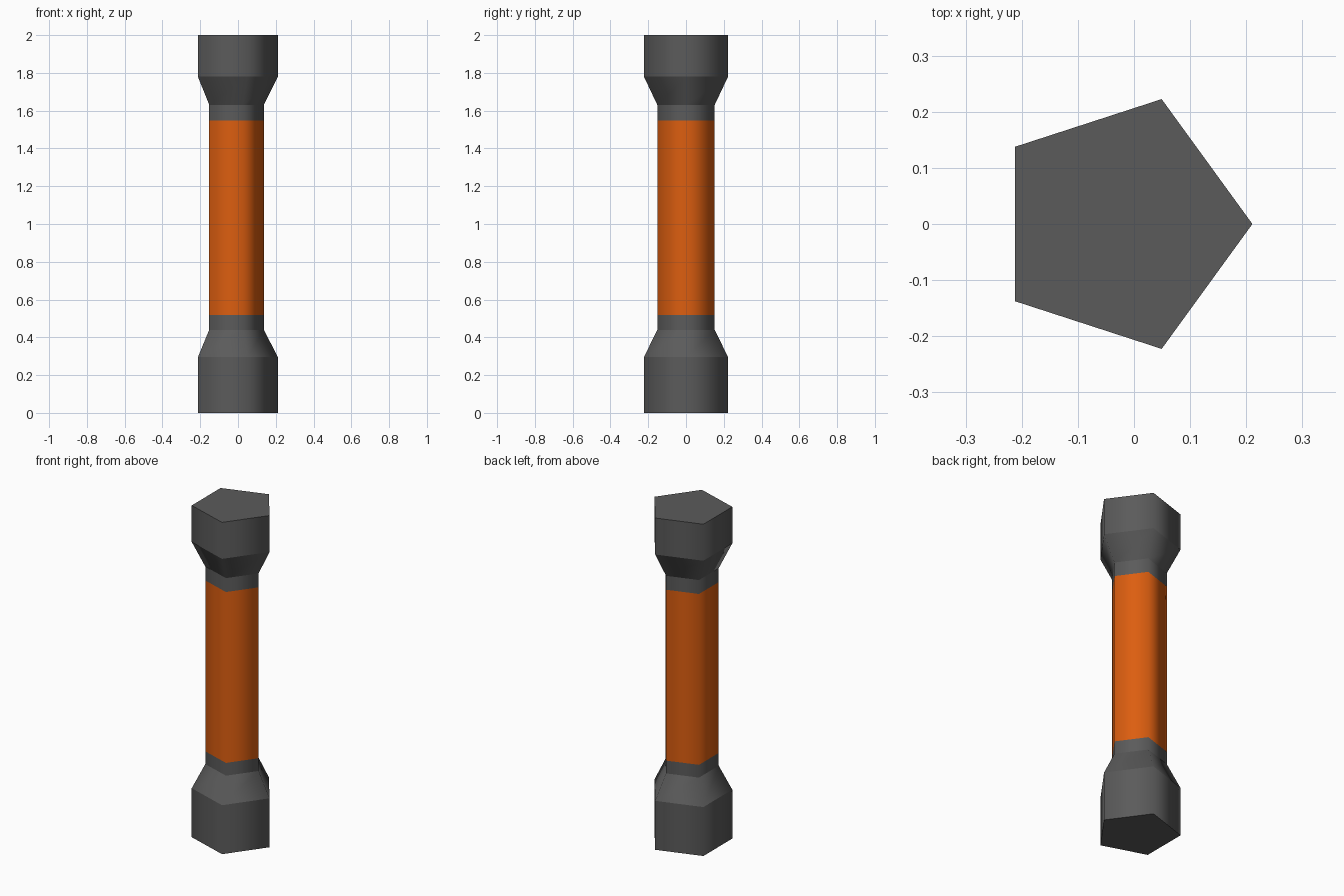
import bpy
import bmesh
from math import cos, sin, tau

if "Cube" in bpy.data.objects:
    bpy.data.objects.remove(bpy.data.objects["Cube"])

SIDES = 5
CENTRE_X = -0.023
WIDE, SLIM = 0.234, 0.16


def material(name, colour):
    mat = bpy.data.materials.new(name)
    mat.use_nodes = True
    mat.diffuse_color = colour
    mat.node_tree.nodes["Principled BSDF"].inputs["Base Color"].default_value = colour
    return mat


def pentagon_loft(name, profile, mat, cap_bottom=False, cap_top=False):
    """Loft pentagons through (radius, height) pairs, smooth around and sharp at each ring."""
    bm = bmesh.new()
    rings = []
    for radius, z in profile:
        rings.append([bm.verts.new((radius * cos(tau * i / SIDES),
                                    radius * sin(tau * i / SIDES), z))
                      for i in range(SIDES)])
    for low, high in zip(rings, rings[1:]):
        for i in range(SIDES):
            j = (i + 1) % SIDES
            bm.faces.new((low[i], low[j], high[j], high[i])).smooth = True
    if cap_bottom:
        bm.faces.new(rings[0][::-1])
    if cap_top:
        bm.faces.new(rings[-1])
    for edge in bm.edges:
        a, b = edge.verts
        edge.smooth = abs(a.co.z - b.co.z) > 0.001
    mesh = bpy.data.meshes.new(name)
    bm.to_mesh(mesh)
    bm.free()
    mesh.materials.append(mat)
    obj = bpy.data.objects.new(name, mesh)
    obj.location.x = CENTRE_X
    bpy.context.collection.objects.link(obj)
    return obj


grey = material("dark grey", (0.105, 0.105, 0.105, 1))
orange = material("orange", (0.72, 0.112, 0.005, 1))

# Lower end: block, taper and slim collar
pentagon_loft("lower_end", [(WIDE, 0), (WIDE, 0.295), (SLIM, 0.44), (SLIM, 0.517)],
              grey, cap_bottom=True)

# Coloured grip between the collars
pentagon_loft("grip", [(SLIM, 0.517), (SLIM, 1.547)], orange)

# Upper end: slim collar, taper and block
pentagon_loft("upper_end", [(SLIM, 1.547), (SLIM, 1.631), (WIDE, 1.78), (WIDE, 2)],
              grey, cap_top=True)
